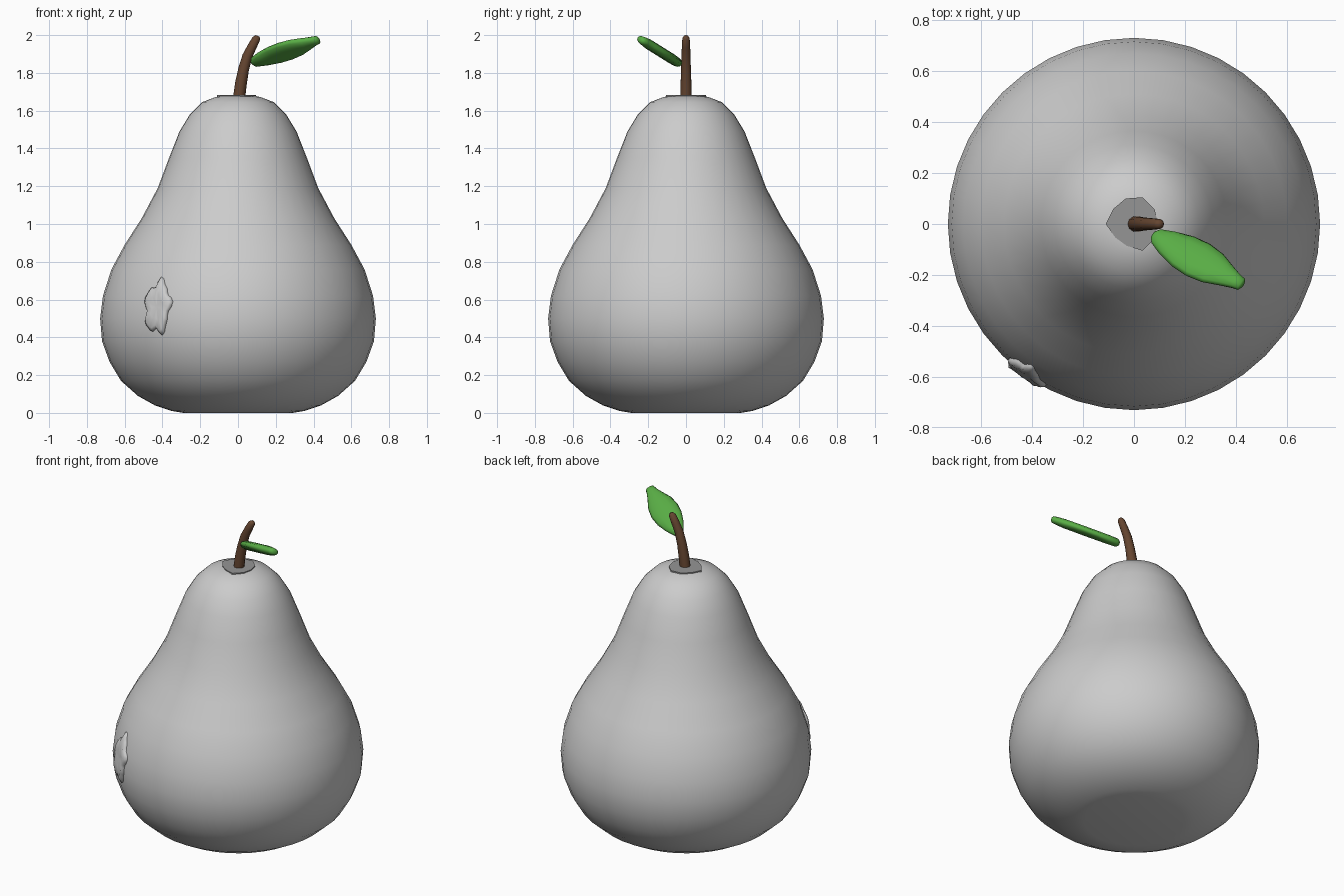
import bpy, math
from mathutils import Vector

cube = bpy.data.objects.get("Cube")
if cube:
    bpy.data.objects.remove(cube)


def material(name, rgb):
    m = bpy.data.materials.new(name)
    m.use_nodes = True
    m.diffuse_color = (*rgb, 1)
    m.node_tree.nodes["Principled BSDF"].inputs["Base Color"].default_value = (*rgb, 1)
    return m


SKIN = material("pale grey skin", (0.6, 0.6, 0.6))
SOCKET = material("dark grey socket", (0.3, 0.3, 0.3))
BARK = material("brown bark", (0.13, 0.06, 0.03))
LEAF = material("leaf green", (0.1, 0.42, 0.06))


def loft(name, rings, mat, angle=60):
    """Skin a list of equal-length closed rings and cap both ends."""
    n = len(rings[0])
    verts = [v for ring in rings for v in ring]
    faces = [(i * n + j, i * n + (j + 1) % n, (i + 1) * n + (j + 1) % n, (i + 1) * n + j)
             for i in range(len(rings) - 1) for j in range(n)]
    faces += [tuple(reversed(range(n))), tuple(range(len(verts) - n, len(verts)))]
    mesh = bpy.data.meshes.new(name)
    mesh.from_pydata(verts, [], faces)
    obj = bpy.data.objects.new(name, mesh)
    bpy.context.collection.objects.link(obj)
    mesh.materials.append(mat)
    bpy.ops.object.select_all(action="DESELECT")
    obj.select_set(True)
    bpy.context.view_layer.objects.active = obj
    bpy.ops.object.shade_smooth_by_angle(angle=math.radians(angle))
    return obj


def ellipse(centre, u, v, n):
    turns = [math.tau * k / n for k in range(n)]
    return [Vector(centre) + u * math.cos(t) + v * math.sin(t) for t in turns]


X, Y, Z = Vector((1, 0, 0)), Vector((0, 1, 0)), Vector((0, 0, 1))

# Pear body, turned from a (radius, height) profile
PROFILE = [(.29, 0), (.35, .01), (.44, .04), (.53, .09), (.62, .17), (.68, .27), (.72, .38),
           (.73, .5), (.715, .62), (.67, .76), (.6, .89), (.51, 1.03), (.425, 1.19),
           (.365, 1.35), (.31, 1.49), (.255, 1.58), (.19, 1.645), (.12, 1.672), (.08, 1.68)]
body = loft("pear_body", [ellipse((0, 0, z), X * r, Y * r, 40) for r, z in PROFILE], SKIN)


def radius_at(z):
    for (r0, z0), (r1, z1) in zip(PROFILE, PROFILE[1:]):
        if z <= z1:
            return r0 + (r1 - r0) * (z - z0) / (z1 - z0)
    return PROFILE[-1][0]


# Uneven socket plate around the stem
socket_ring = [(p.x, p.y) for p in ellipse((-.005, 0, 0), X, Y, 10)]
wobble = [.095, .1, .11, .105, .1, .11, .09, .09, .11, .1]
socket = loft("stem_socket", [[(x * r, y * r, z) for (x, y), r in zip(socket_ring, wobble)]
                              for z in (1.672, 1.683)], SOCKET)

# Curved stem
STEM = [(.005, 1.66, .031), (.015, 1.74, .03), (.03, 1.82, .027), (.05, 1.89, .025),
        (.075, 1.94, .023), (.098, 1.984, .02), (.104, 1.996, .01)]
stem = loft("stem", [ellipse((x, 0, z), (X - Z * .35) * r, Y * r, 10) for x, z, r in STEM], BARK)

# Plump pointed leaf
axis = Vector((.355, -.2, .125)).normalized()
normal = Vector((0, .5, .86))
side = normal.cross(axis).normalized()
LEAF_WIDTHS = [(-.21, .015), (-.195, .035), (-.14, .06), (-.07, .08), (0, .086),
               (.07, .076), (.13, .052), (.18, .033), (.205, .028), (.213, .012)]
centre = Vector((.25, -.14, 1.915))
leaf = loft("leaf", [ellipse(centre + axis * t, side * w, normal * min(.027, w * .7), 12)
                     for t, w in LEAF_WIDTHS], LEAF, 80)

# Ragged raised blemish wrapped over the lower right of the front
FACING = math.atan2(-.59, -.43)


def blemish_ring(scale, lift):
    ring = []
    for k in range(36):
        t = math.tau * k / 36
        ragged = 1 + .13 * math.sin(5 * t + .6) + .07 * math.sin(9 * t)
        z = .56 + .135 * scale * ragged * math.sin(t)
        a = FACING + .11 * scale * ragged * math.cos(t)
        r = radius_at(z) + lift
        ring.append((r * math.cos(a), r * math.sin(a), z))
    return ring


blemish = loft("blemish", [blemish_ring(1, -.01), blemish_ring(1, .008), blemish_ring(.85, .018),
                           blemish_ring(.45, .014), blemish_ring(.08, .012)], SKIN, 80)
